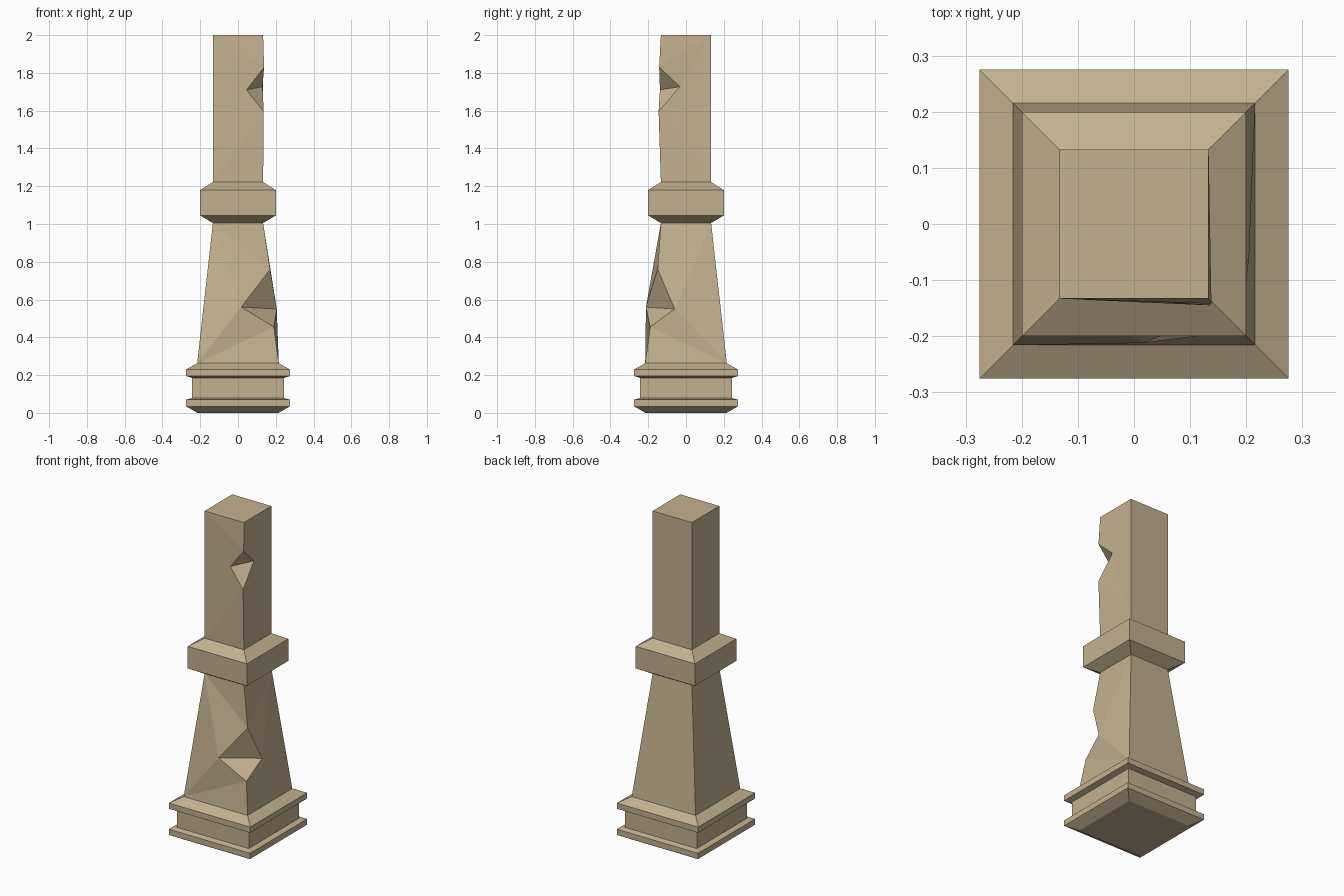
import bpy

if "Cube" in bpy.data.objects:
    bpy.data.objects.remove(bpy.data.objects["Cube"])

stone = bpy.data.materials.new("sandstone")
stone.diffuse_color = (0.55, 0.44, 0.28, 1)
stone.use_nodes = True
stone.node_tree.nodes["Principled BSDF"].inputs["Base Color"].default_value = stone.diffuse_color


def make(name, verts, faces):
    mesh = bpy.data.meshes.new(name)
    mesh.from_pydata(verts, [], faces)
    mesh.materials.append(stone)
    obj = bpy.data.objects.new(name, mesh)
    bpy.context.collection.objects.link(obj)
    return obj


def ring(h, z):
    """Square ring: front left, front right, back right, back left."""
    return [(-h, -h, z), (h, -h, z), (h, h, z), (-h, h, z)]


def moulding(name, profile, cap_bottom=False):
    """Square moulding swept from (half width, height) pairs."""
    verts = [v for h, z in profile for v in ring(h, z)]
    faces = [(4*k + i, 4*k + (i+1) % 4, 4*k + 4 + (i+1) % 4, 4*k + 4 + i)
             for k in range(len(profile) - 1) for i in range(4)]
    if cap_bottom:
        faces.append((3, 2, 1, 0))
    return make(name, verts, faces)


def chipped_column(name, low, high, chip, cap_top=False):
    """Square column with a notch broken out of its front right corner.
    chip = corner above, point on front, point on right side, corner below."""
    verts = ring(*low) + ring(*high) + chip
    bl, br, bk, bj, tl, tr, tk, tj, a, l, r, b = range(12)
    faces = [
        (bk, bj, tj, tk), (bj, bl, tl, tj),                # back and left
        (tl, bl, l), (tl, l, a), (tl, a, tr),              # front, above chip
        (bl, br, b), (bl, b, l),                           # front, below chip
        (a, l, r), (l, b, r),                              # notch
        (tr, a, tk), (a, r, tk), (r, bk, tk),              # right, above chip
        (b, br, bk), (b, bk, r),                           # right, below chip
    ]
    if cap_top:
        faces.append((tl, tr, tk, tj))
    return make(name, verts, faces)


# Stepped base
moulding("base", [(0.215, 0), (0.275, 0.035), (0.275, 0.07), (0.243, 0.078),
                  (0.243, 0.185), (0.275, 0.195), (0.275, 0.23), (0.216, 0.263)],
         cap_bottom=True)

# Tapered lower shaft
chipped_column("lower_shaft", (0.216, 0.263), (0.133, 1.005),
               [(0.17, -0.15, 0.76), (0.017, -0.212, 0.56),
                (0.205, -0.06, 0.55), (0.19, -0.19, 0.455)])

# Collar
moulding("collar", [(0.133, 1.005), (0.2, 1.045), (0.2, 1.18), (0.133, 1.222)])

# Straight upper post
chipped_column("upper_post", (0.133, 1.222), (0.133, 2.0),
               [(0.138, -0.142, 1.83), (0.045, -0.138, 1.71),
                (0.13, -0.032, 1.727), (0.136, -0.145, 1.595)], cap_top=True)
